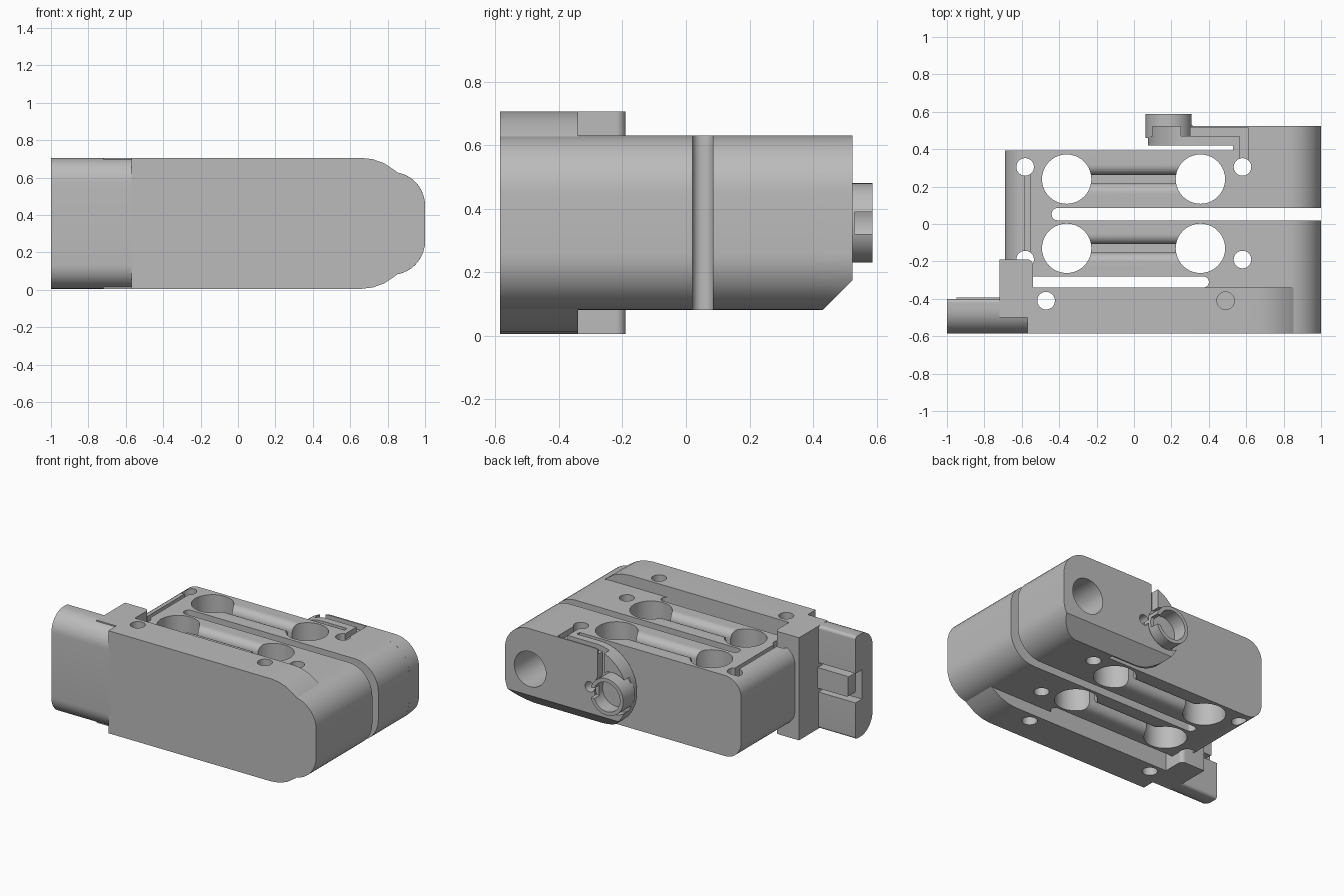
import bpy, bmesh, math
from mathutils import Vector

if "Cube" in bpy.data.objects:
    bpy.data.objects.remove(bpy.data.objects["Cube"])

grey = bpy.data.materials.new("machined grey")
grey.use_nodes = True
COLOUR = (0.5, 0.5, 0.5, 1)
grey.diffuse_color = COLOUR
grey.node_tree.nodes["Principled BSDF"].inputs["Base Color"].default_value = COLOUR

MID = 0.355          # middle height of every part
LOW, HIGH = 0.08, 0.63
AXES = {"x": lambda a, b, d: (d, a, b),
        "y": lambda a, b, d: (a, d, b),
        "z": lambda a, b, d: (a, b, d)}


def prism(name, pts, axis, start, end):
    """Extrude a 2D outline along an axis."""
    bm = bmesh.new()
    place = AXES[axis]
    face = bm.faces.new([bm.verts.new(place(a, b, start)) for a, b in pts])
    out = bmesh.ops.extrude_face_region(bm, geom=[face])
    shift = Vector(place(0, 0, end - start))
    verts = [g for g in out["geom"] if isinstance(g, bmesh.types.BMVert)]
    bmesh.ops.translate(bm, verts=verts, vec=shift)
    bmesh.ops.recalc_face_normals(bm, faces=bm.faces)
    mesh = bpy.data.meshes.new(name)
    bm.to_mesh(mesh)
    bm.free()
    mesh.materials.append(grey)
    obj = bpy.data.objects.new(name, mesh)
    bpy.context.collection.objects.link(obj)
    return obj


def rounded(a0, b0, a1, b1, radii, steps=10):
    """Rectangle outline; radii run anticlockwise from the low corner."""
    pts = []
    corners = [(a0, b0, 1, 1), (a1, b0, -1, 1), (a1, b1, -1, -1), (a0, b1, 1, -1)]
    for i, ((a, b, sa, sb), r) in enumerate(zip(corners, radii)):
        if r == 0:
            pts.append((a, b))
            continue
        for k in range(steps + 1):
            t = math.pi * (1 + i / 2 + k / steps / 2)
            pts.append((a + sa * r + r * math.cos(t), b + sb * r + r * math.sin(t)))
    return pts


def circle(a, b, r, n=40):
    return [(a + r * math.cos(2 * math.pi * k / n), b + r * math.sin(2 * math.pi * k / n))
            for k in range(n)]


def box(x0, x1, y0, y1, z0=-1, z1=2):
    return prism("cutter", rounded(x0, y0, x1, y1, [0] * 4), "z", z0, z1)


def hole(x, y, r):
    return prism("cutter", circle(x, y, r), "z", -1, 2)


def combine(obj, others, operation="DIFFERENCE"):
    for other in others:
        mod = obj.modifiers.new("cut", "BOOLEAN")
        mod.operation, mod.solver, mod.object = operation, "EXACT", other
        bpy.context.view_layer.objects.active = obj
        bpy.ops.object.modifier_apply(modifier=mod.name)
        bpy.data.objects.remove(other)


# Flexure body with rounded ends
body_outline = rounded(-0.69, LOW, 1, HIGH, [0.12, 0.18, 0.18, 0.12])
body = prism("flexure_body", body_outline, "y", -0.585, 0.41)
cuts = [box(-1, 0.37, -1, -0.28),
        prism("cutter", circle(0.37, -0.31, 0.03), "z", -1, 2),
        box(-1, 0.53, 0.392, 1),
        prism("cutter", rounded(-0.44, 0.02, 1.2, 0.085, [0.03, 0, 0, 0.03]), "z", -1, 2)]

# Binocular openings joined by soft-edged grooves, top and bottom
for y in (0.24, -0.13):
    for x in (-0.36, 0.355):
        cuts.append(hole(x, y, 0.132))
    arc = [(0.075 - 0.052 * math.sin(t), 0.052 * (1 - math.cos(t)))
           for t in (k * math.pi / 16 for k in range(9))]
    half = [(0.075, -0.1)] + arc + [(0.023, 0.17)]
    loop = [(a, d) for a, d in half] + [(-a, d) for a, d in reversed(half)]
    for edge, way in ((HIGH, -1), (LOW, 1)):
        cuts.append(prism("cutter", [(y + a, edge + way * d) for a, d in loop],
                          "x", -0.25, 0.245))

# Screw holes and cable channel at the fixed end
for x in (-0.582, 0.58):
    for y in (0.305, -0.19):
        cuts.append(hole(x, y, 0.047))
cuts.append(box(-0.585, -0.557, -0.19, 0.3, 0.55, 1))
cuts.append(box(0.565, 0.61, 0.3, 0.6, HIGH - 0.04, 1))
combine(body, cuts)

# Rear sensor arm with a semicircular tip, chamfered along its lower edge
r = (HIGH - LOW) / 2
arm = prism("sensor_arm", rounded(0.075, LOW, 1, HIGH, [r - 0.001, 0.18, 0.18, r - 0.001], 16),
            "y", 0.42, 0.525)
link = prism("link", rounded(0.53, LOW, 1, HIGH, [0, 0.18, 0.18, 0]), "y", 0.4, 0.44)
combine(arm, [link], "UNION")
combine(arm, [
    prism("cutter", [(0.43, LOW), (0.43, -0.1), (0.7, -0.1), (0.7, 0.35)], "x", -1, 2),
    prism("cutter", circle(0.185, MID, 0.142), "y", 0.47, 1),
    prism("cutter", circle(0.36, MID, 0.035), "y", 0.45, 1),
    box(0.565, 0.61, 0.3, 0.515, HIGH - 0.04, 1),
    box(0.27, 0.61, 0.47, 0.515, HIGH - 0.04, 1),
    box(0.25, 0.3, 0.47, 1, MID + 0.05, 1)])

# Round bore in the rear face, running into the body
for part in (arm, body):
    combine(part, [prism("cutter", circle(0.81, MID, 0.12), "y", 0.2, 1)])

# Hollow sensor cup
cup = prism("sensor_cup", circle(0.187, MID, 0.125), "y", 0.46, 0.588)
combine(cup, [prism("cutter", circle(0.187, MID, 0.1), "y", 0.49, 1),
              box(0.187, 0.4, 0.53, 1, MID - 0.035, MID + 0.035)])

# Front plate with tapered nose
nose = [(0.66, 0.705), (0.72, 0.698), (0.78, 0.677), (0.84, 0.637), (0.9, 0.59)]
top = [(-0.57, 0.705)] + nose
plate = prism("front_plate", top + [(x, 2 * MID - z) for x, z in reversed(top)],
              "y", -0.585, -0.34)
combine(plate, [hole(-0.47, -0.41, 0.047), hole(0.49, -0.41, 0.047)])

# Side flange wrapping the fixed end
flange = prism("side_flange", rounded(-0.72, -0.5, -0.54, -0.19, [0, 0, 0.03, 0]),
               "z", 0.005, 0.705)

# Side connector block with rounded front edges and a recessed key
connector = prism("side_connector",
                  rounded(-0.585, 0.005, -0.4, 0.705, [0.13, 0.02, 0.02, 0.13]),
                  "x", -1, -0.55)
combine(connector, [box(-1.1, -0.72, -0.47, 0, MID - 0.1, MID + 0.1)])
key = prism("connector_key", rounded(-0.95, MID - 0.07, -0.7, MID + 0.07, [0.01] * 4, 3),
            "y", -0.48, -0.392)

# Smooth rounds with sharp machined edges
for obj in (body, arm, cup, plate, flange, connector, key):
    bpy.ops.object.select_all(action="DESELECT")
    obj.select_set(True)
    bpy.context.view_layer.objects.active = obj
    bpy.ops.object.shade_smooth_by_angle(angle=math.radians(30))
